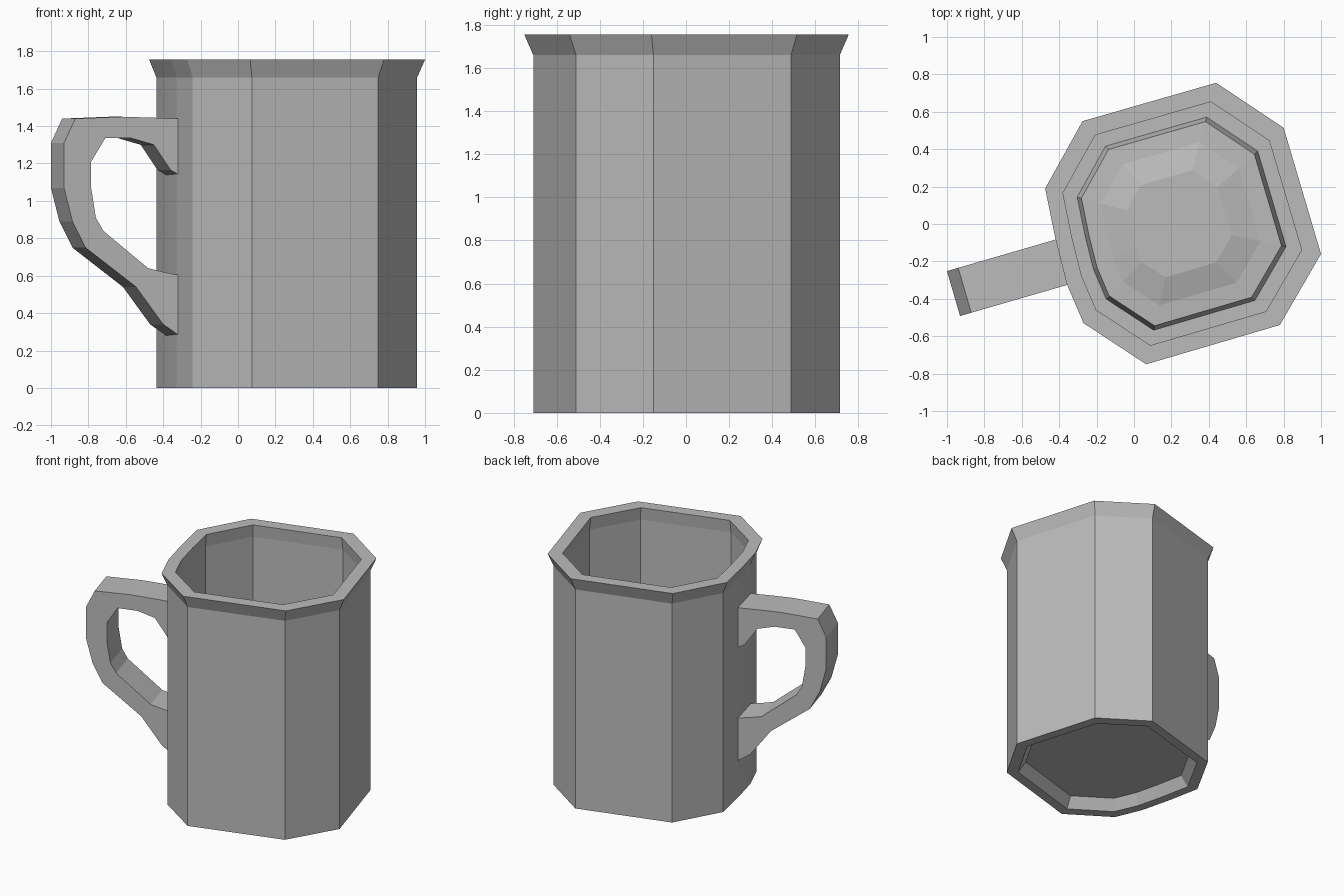
import bpy, bmesh
from mathutils import Vector

if "Cube" in bpy.data.objects:
    bpy.data.objects.remove(bpy.data.objects["Cube"])

grey = bpy.data.materials.new("plain_grey")
grey.use_nodes = True
grey.diffuse_color = (0.5, 0.5, 0.5, 1)
bsdf = next(n for n in grey.node_tree.nodes if n.type == 'BSDF_PRINCIPLED')
bsdf.inputs["Base Color"].default_value = (0.5, 0.5, 0.5, 1)


def skin(name, rings):
    """Bridge closed rings of points in order and cap both ends."""
    bm = bmesh.new()
    loops = [[bm.verts.new(p) for p in ring] for ring in rings]
    for a, b in zip(loops, loops[1:]):
        for i in range(len(a)):
            j = (i + 1) % len(a)
            bm.faces.new((a[i], a[j], b[j], b[i]))
    bm.faces.new(loops[0])
    bm.faces.new(loops[-1])
    bmesh.ops.recalc_face_normals(bm, faces=bm.faces)
    mesh = bpy.data.meshes.new(name)
    bm.to_mesh(mesh)
    bm.free()
    mesh.materials.append(grey)
    obj = bpy.data.objects.new(name, mesh)
    bpy.context.collection.objects.link(obj)
    return obj


# Mug body: one faceted outline scaled along a wall profile
outline = [(0.44, 0.755), (0.80, 0.515), (1.0, -0.16), (0.78, -0.54), (0.065, -0.75),
           (-0.27, -0.53), (-0.36, -0.32), (-0.42, -0.08), (-0.475, 0.19), (-0.275, 0.55)]
cx = 0.23
profile = [(0.77, 0.08), (0.84, 0), (0.945, 0),        # recessed underside and foot
           (0.945, 1.66), (1, 1.755), (0.865, 1.755),   # outer wall and flared rim
           (0.88, 1.66), (0.875, 0.1),                  # inner wall
           (0.757, 0.1), (0.725, 0.18), (0.58, 0.185), (0.38, 0.22)]  # raised floor
skin("mug_body", [[(cx + (x - cx) * s, y * s, z) for x, y in outline]
                  for s, z in profile])

# Handle: outer and inner edge pairs (x, z, x, z), widened across its own axis
pairs = [(-0.30, 1.44, -0.30, 1.13), (-0.36, 1.44, -0.36, 1.165), (-0.45, 1.445, -0.45, 1.30),
         (-0.62, 1.45, -0.57, 1.335), (-0.87, 1.44, -0.71, 1.335), (-0.93, 1.31, -0.785, 1.21),
         (-0.93, 1.07, -0.785, 1.07), (-0.885, 0.89, -0.76, 0.91), (-0.815, 0.75, -0.72, 0.84),
         (-0.545, 0.54, -0.48, 0.64), (-0.40, 0.34, -0.40, 0.62), (-0.30, 0.27, -0.30, 0.60)]
half_width = Vector((-0.035, 0.12, 0))


def on_axis(x, z):
    x -= 0.035
    return Vector((x, -0.205 + (x + 0.39) * 0.29, z))


sections = []
for xo, zo, xi, zi in pairs:
    o, i = on_axis(xo, zo), on_axis(xi, zi)
    sections.append([o - half_width, o + half_width, i + half_width, i - half_width])
skin("handle", sections)
